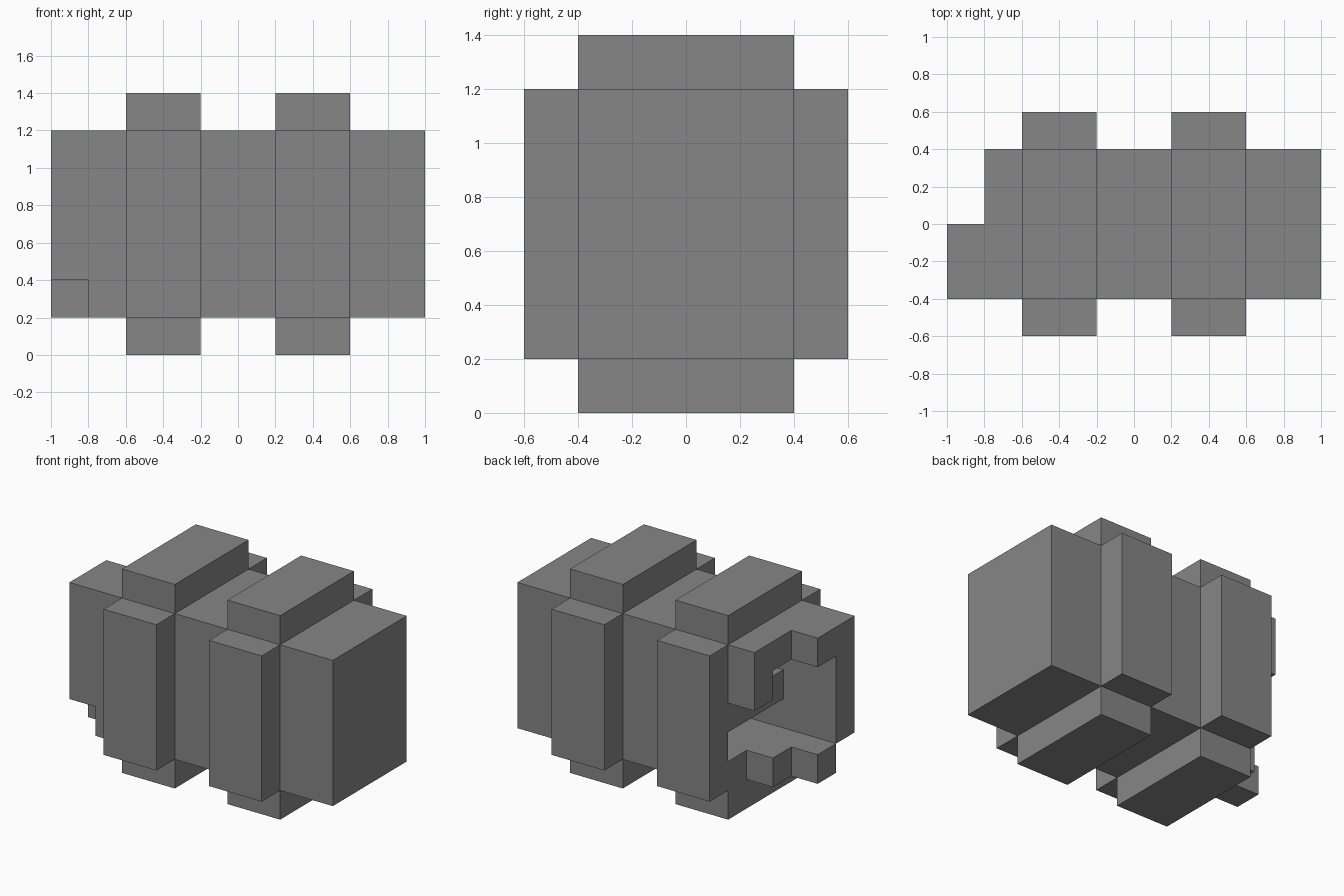
import bpy
import bmesh
from mathutils import Vector
from itertools import product

if "Cube" in bpy.data.objects:
    bpy.data.objects.remove(bpy.data.objects["Cube"])

CELL = 0.2

grey = bpy.data.materials.new("plain_grey")
grey.use_nodes = True
grey.diffuse_color = (0.24, 0.24, 0.24, 1)
grey.node_tree.nodes["Principled BSDF"].inputs["Base Color"].default_value = grey.diffuse_color


def block(x0, x1, y0, y1, z0, z1):
    """Set of grid cells filling a box, counted in cell units."""
    return set(product(range(x0, x1), range(y0, y1), range(z0, z1)))


def skin(name, cells):
    """Build only the outer faces of a set of cells."""
    bm = bmesh.new()
    for cell in cells:
        centre = Vector(cell) + Vector((0.5, 0.5, 0.5))
        for axis, sign in product(range(3), (-1, 1)):
            n = Vector((0, 0, 0))
            n[axis] = sign
            if tuple(int(a + b) for a, b in zip(cell, n)) in cells:
                continue
            u = Vector((0, 0, 0))
            u[(axis + 1) % 3] = 0.5
            v = n.cross(u)
            mid = centre + n * 0.5
            corners = (mid - u - v, mid + u - v, mid + u + v, mid - u + v)
            bm.faces.new([bm.verts.new(c * CELL) for c in corners])
    bmesh.ops.remove_doubles(bm, verts=bm.verts[:], dist=0.001)
    bmesh.ops.dissolve_limit(bm, angle_limit=0.01, verts=bm.verts[:], edges=bm.edges[:])
    mesh = bpy.data.meshes.new(name)
    bm.to_mesh(mesh)
    bm.free()
    mesh.materials.append(grey)
    obj = bpy.data.objects.new(name, mesh)
    bpy.context.collection.objects.link(obj)
    return obj


# Solid barrel body
body = block(-5, 5, -2, 2, 1, 6)

# Broken end: outer layer
body -= block(-5, -4, 0, 2, 1, 6)      # missing back half
body -= block(-5, -4, -1, 0, 2, 5)     # opening under the rim
body -= block(-5, -4, -2, -1, 1, 2)    # chipped lower front corner

# Broken end: second layer
body -= block(-4, -3, -1, 1, 2, 5)     # main opening
body -= block(-4, -3, 1, 2, 1, 4)      # chipped back corner

# Hollows reaching inside, above and below a shelf
body -= block(-3, -1, -1, 1, 4, 5)
body -= block(-3, -1, -1, 2, 2, 3)
skin("barrel_body", body)

# Two raised hoops, each of four plates
for side, x in (("right", -3), ("left", 1)):
    skin(side + "_hoop_top", block(x, x + 2, -2, 2, 6, 7))
    skin(side + "_hoop_bottom", block(x, x + 2, -2, 2, 0, 1))
    skin(side + "_hoop_front", block(x, x + 2, -3, -2, 1, 6))
    skin(side + "_hoop_back", block(x, x + 2, 2, 3, 1, 6))
